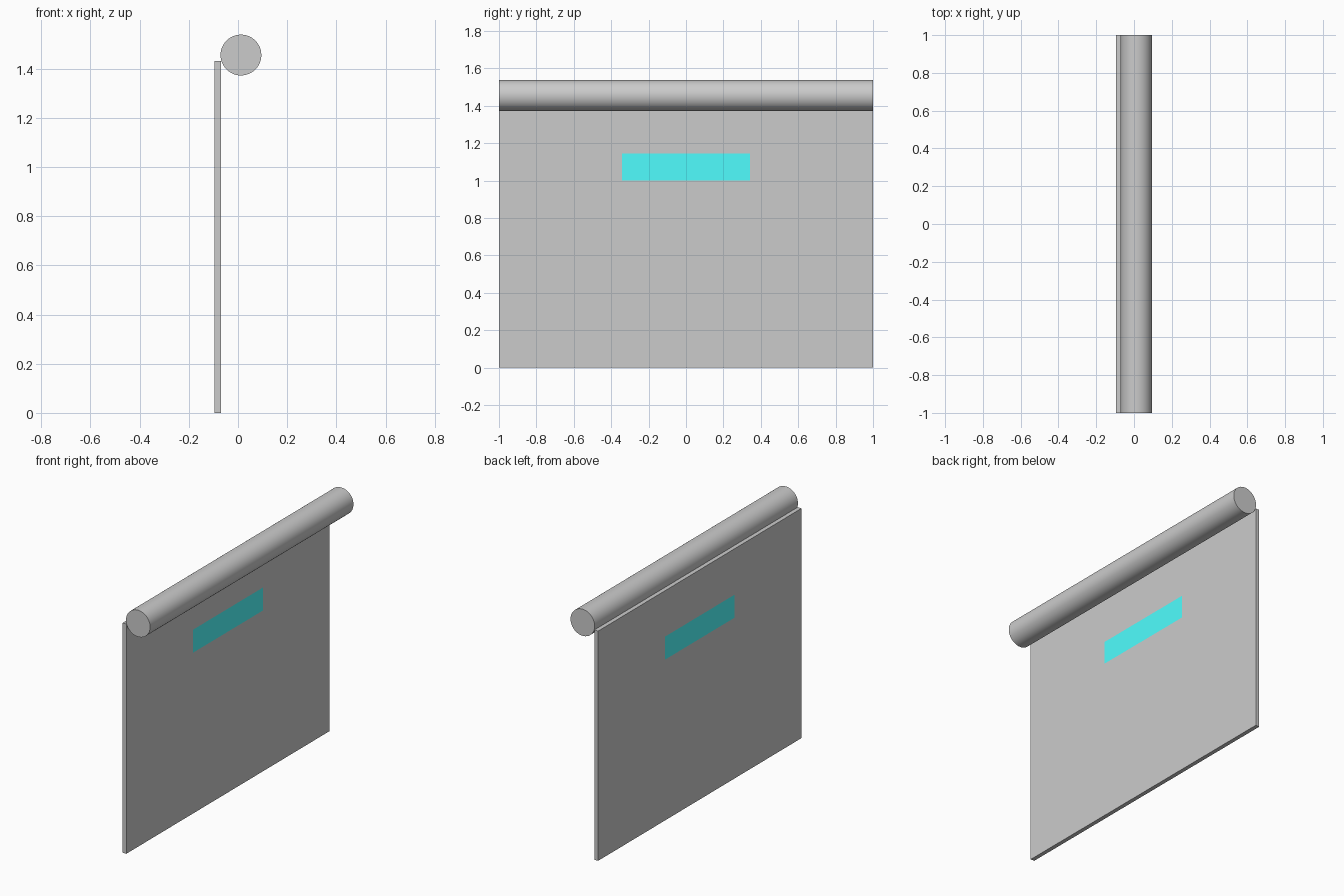
import bpy, bmesh, math
from mathutils import Vector

if "Cube" in bpy.data.objects:
    bpy.data.objects.remove(bpy.data.objects["Cube"])


def material(name, rgb):
    m = bpy.data.materials.new(name)
    m.diffuse_color = (*rgb, 1)
    m.use_nodes = True
    m.node_tree.nodes["Principled BSDF"].inputs["Base Color"].default_value = m.diffuse_color
    return m


SLAT = 0.143             # height of one slat row
X0, X1 = -0.095, -0.069  # curtain back and front
WINDOW = 0.343           # half width of the window
LIGHT_ROWS = (3, 5, 7)

# Curtain: one slab, cut into slat rows and window columns
bpy.ops.mesh.primitive_cube_add(size=1, location=(0, 0, 0))
curtain = bpy.context.object
curtain.name = "door_curtain"
bm = bmesh.new()
bmesh.ops.create_cube(bm, size=1)
bmesh.ops.scale(bm, vec=(X1 - X0, 2, SLAT * 10), verts=bm.verts)
bmesh.ops.translate(bm, vec=((X0 + X1) / 2, 0, SLAT * 5), verts=bm.verts)


def cut(co, normal):
    bmesh.ops.bisect_plane(bm, geom=bm.verts[:] + bm.edges[:] + bm.faces[:],
                           plane_co=co, plane_no=normal)


for row in LIGHT_ROWS:
    for edge in (row, row + 1):
        cut(Vector((0, 0, edge * SLAT)), Vector((0, 0, 1)))
for side in (-1, 1):
    cut(Vector((0, side * WINDOW, 0)), Vector((0, 1, 0)))

# Colour the light bands and the window by face
for f in bm.faces:
    c = f.calc_center_median()
    row = int(c.z / SLAT)
    if abs(f.normal.z) < 0.5 and row in LIGHT_ROWS:
        f.material_index = 1
        if row == 7 and abs(c.y) < WINDOW:
            f.material_index = 2
bm.to_mesh(curtain.data)
bm.free()
curtain.data.materials.append(None)
curtain.data.materials.append(material("light_slat", (0.87, 0.87, 0.87)))
curtain.data.materials.append(material("window_cyan", (0.08, 0.99, 1.0)))

# Roller drum along the top
bpy.ops.mesh.primitive_cylinder_add(vertices=48, radius=0.083, depth=2,
                                    location=(0.012, 0, 1.455),
                                    rotation=(math.pi / 2, 0, 0))
drum = bpy.context.object
drum.name = "roller_drum"
bpy.ops.object.shade_smooth_by_angle(angle=math.radians(40))
